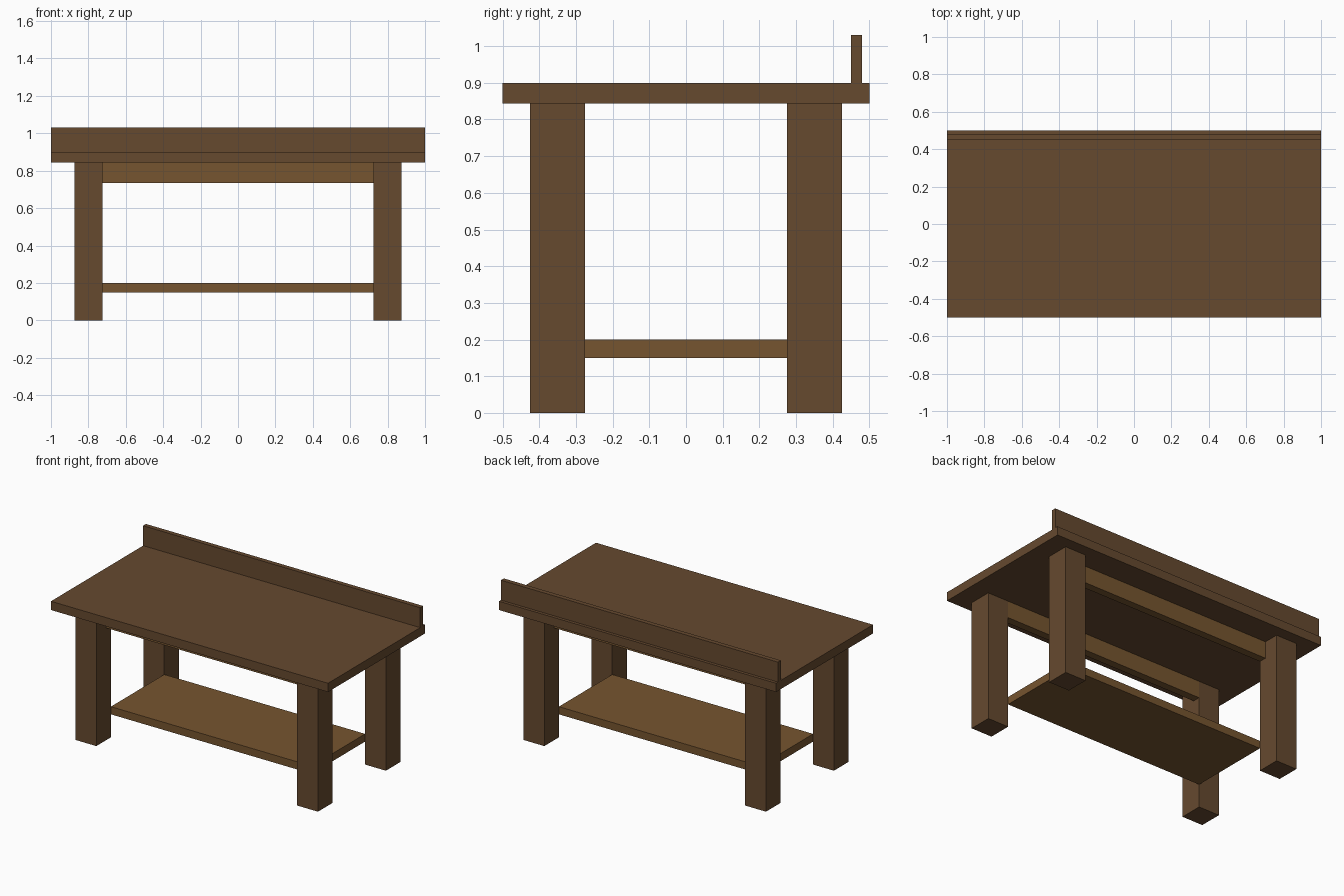
import bpy

if "Cube" in bpy.data.objects:
    bpy.data.objects.remove(bpy.data.objects["Cube"])


def material(name, color):
    mat = bpy.data.materials.new(name)
    mat.diffuse_color = (*color, 1.0)
    mat.use_nodes = True
    mat.node_tree.nodes["Principled BSDF"].inputs["Base Color"].default_value = mat.diffuse_color
    return mat


dark_wood = material("dark_wood", (0.133, 0.067, 0.028))
light_wood = material("light_wood", (0.182, 0.090, 0.029))


def box(name, x, y, z, mat):
    """Add a box spanning the (min, max) ranges x, y and z."""
    spans = (x, y, z)
    bpy.ops.mesh.primitive_cube_add(size=1, location=[(a + b) / 2 for a, b in spans])
    obj = bpy.context.object
    obj.name = obj.data.name = name
    obj.scale = [b - a for a, b in spans]
    bpy.ops.object.transform_apply(location=False, rotation=False, scale=True)
    obj.data.materials.append(mat)
    return obj


TOP_UNDERSIDE = 0.843
TOP_SURFACE = 0.90
LEG_X, LEG_Y, LEG_HALF = 0.80, 0.35, 0.075
INNER_X, INNER_Y = LEG_X - LEG_HALF, LEG_Y - LEG_HALF

# Worktop and the upright board along its back edge
box("worktop", (-1, 1), (-0.5, 0.5), (TOP_UNDERSIDE, TOP_SURFACE), dark_wood)
box("backboard", (-1, 1), (0.45, 0.48), (TOP_SURFACE, 1.03), dark_wood)

# Legs, and one rail under the worktop for each pair
for side_y, depth in ((-1, "front"), (1, "back")):
    for side_x, side in ((-1, "left"), (1, "right")):
        cx, cy = side_x * LEG_X, side_y * LEG_Y
        box(f"{depth}_{side}_leg", (cx - LEG_HALF, cx + LEG_HALF),
            (cy - LEG_HALF, cy + LEG_HALF), (0, TOP_UNDERSIDE), dark_wood)
    rail_y = side_y * (INNER_Y + 0.025)
    box(f"{depth}_rail", (-INNER_X, INNER_X), (rail_y - 0.025, rail_y + 0.025),
        (0.733, TOP_UNDERSIDE), light_wood)

# Lower shelf between the legs
box("lower_shelf", (-INNER_X, INNER_X), (-INNER_Y, INNER_Y), (0.15, 0.20), light_wood)
